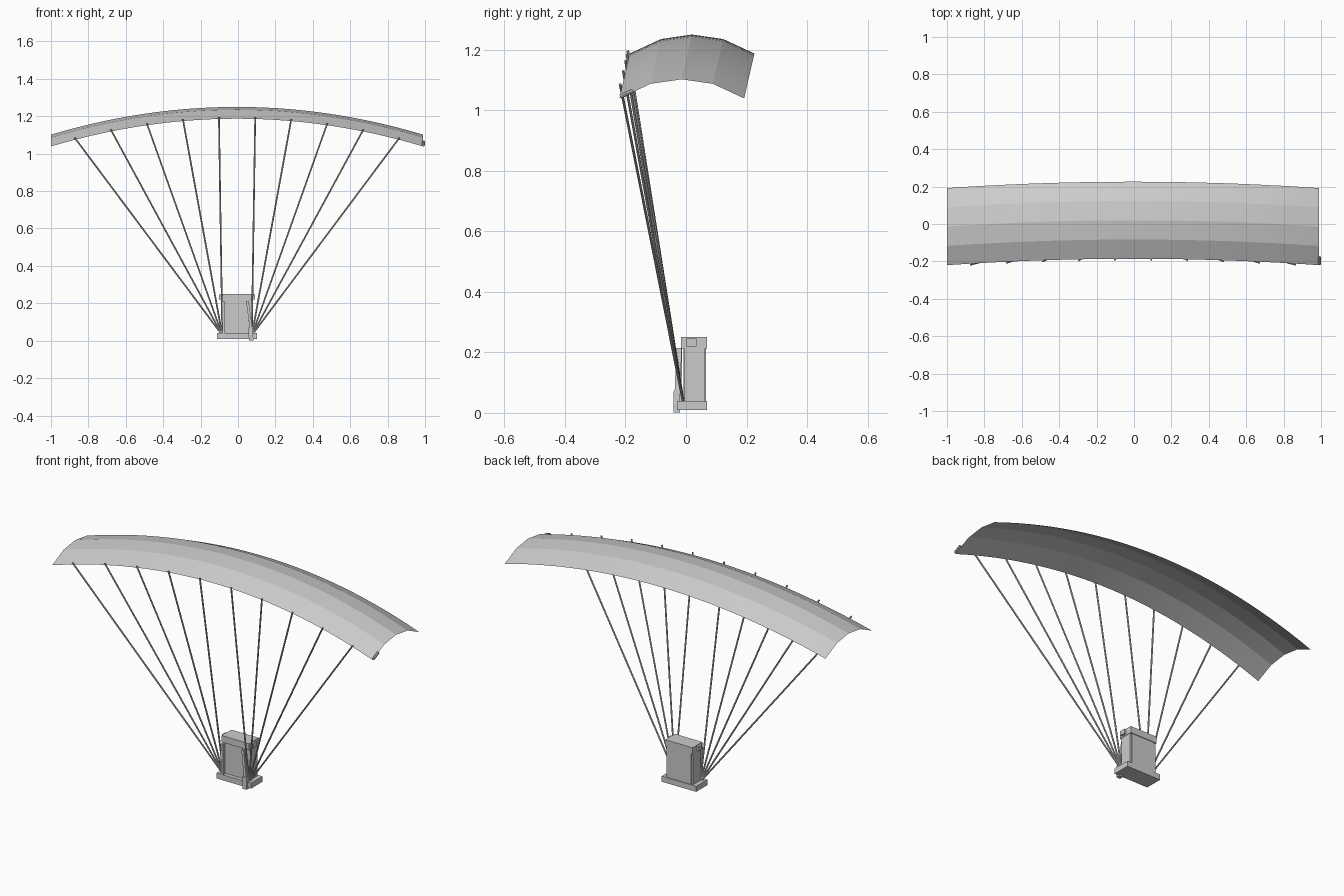
import bpy, bmesh
from math import radians
from mathutils import Vector

if "Cube" in bpy.data.objects:
    bpy.data.objects.remove(bpy.data.objects["Cube"])

CX = -0.005  # centre of the pack and canopy


def box(name, x0, x1, y0, y1, z0, z1):
    bpy.ops.mesh.primitive_cube_add(size=1, location=((x0 + x1) / 2, (y0 + y1) / 2, (z0 + z1) / 2))
    ob = bpy.context.object
    ob.name = name
    ob.scale = (x1 - x0, y1 - y0, z1 - z0)
    bpy.ops.object.transform_apply(location=False, rotation=False, scale=True)
    return ob


def rod(name, a, b, r, sides=8):
    a, b = Vector(a), Vector(b)
    d = b - a
    bpy.ops.mesh.primitive_cylinder_add(vertices=sides, radius=r, depth=d.length, location=(a + b) / 2)
    ob = bpy.context.object
    ob.name = name
    ob.rotation_euler = d.to_track_quat('Z', 'Y').to_euler()
    return ob


def strap(name, a, b, w, t):
    ob = box(name, -w / 2, w / 2, -t / 2, t / 2, -0.5, 0.5)
    a, b = Vector(a), Vector(b)
    d = b - a
    ob.scale.z = d.length
    ob.location = (a + b) / 2
    ob.rotation_mode = 'QUATERNION'
    ob.rotation_quaternion = Vector((0, 0, 1)).rotation_difference(d)
    return ob


# Canopy: four-faceted arched profile swept along a bowed span
profile = [(-0.206, 1.187), (-0.103, 1.235), (0, 1.25), (0.103, 1.235), (0.206, 1.187)]
SEG = 28
bm = bmesh.new()
rows = []
for i in range(SEG + 1):
    t = -1 + 2 * i / SEG
    rows.append([bm.verts.new((CX + 0.994 * t, y + 0.02 - 0.034 * t * t, z - 0.148 * t * t))
                 for y, z in profile])
for a, b in zip(rows, rows[1:]):
    for j in range(4):
        bm.faces.new((a[j], b[j], b[j + 1], a[j + 1]))
mesh = bpy.data.meshes.new("canopy")
bm.to_mesh(mesh)
bm.free()
canopy = bpy.data.objects.new("canopy", mesh)
bpy.context.collection.objects.link(canopy)
bpy.ops.object.select_all(action='DESELECT')
canopy.select_set(True)
bpy.context.view_layer.objects.active = canopy
bpy.ops.object.shade_smooth_by_angle(angle=radians(8))

# Suspension lines: five per side, gathered at the pack
for s in (-1, 1):
    for k in range(5):
        x = 0.097 + 0.193 * k
        rod("suspension_line", (CX + s * (0.079 + 0.002 * k), -0.01, 0.04),
            (CX + s * x, -0.192 - 0.034 * x * x, 1.198 - 0.148 * x * x), 0.0045)

# Small toggle at the canopy tip
rod("tip_toggle", (0.992, -0.217, 1.045), (0.992, -0.175, 1.065), 0.007)

# Pack: body, side panels, top flap and base
box("pack_body", CX - 0.072, CX + 0.072, -0.008, 0.066, 0.03, 0.22)
box("pack_top", CX - 0.085, CX + 0.085, -0.016, 0.07, 0.213, 0.25)
box("pack_base", CX - 0.107, CX + 0.107, -0.03, 0.07, 0.009, 0.04)
for s in (-1, 1):
    xs = sorted((CX + s * 0.07, CX + s * 0.083))
    box("pack_side", *xs, -0.005, 0.062, 0.035, 0.215)
    xs = sorted((CX + s * 0.08, CX + s * 0.097))
    box("top_buckle", *xs, 0.002, 0.034, 0.22, 0.246)

# Harness straps on the front
strap("left_strap", (-0.077, -0.024, 0.03), (-0.077, -0.022, 0.213), 0.012, 0.018)
strap("right_strap", (0.075, -0.03, 0.03), (0.05, -0.023, 0.213), 0.014, 0.018)
strap("hanging_strap", (0.07, -0.03, 0.001), (0.068, -0.03, 0.07), 0.024, 0.022)
